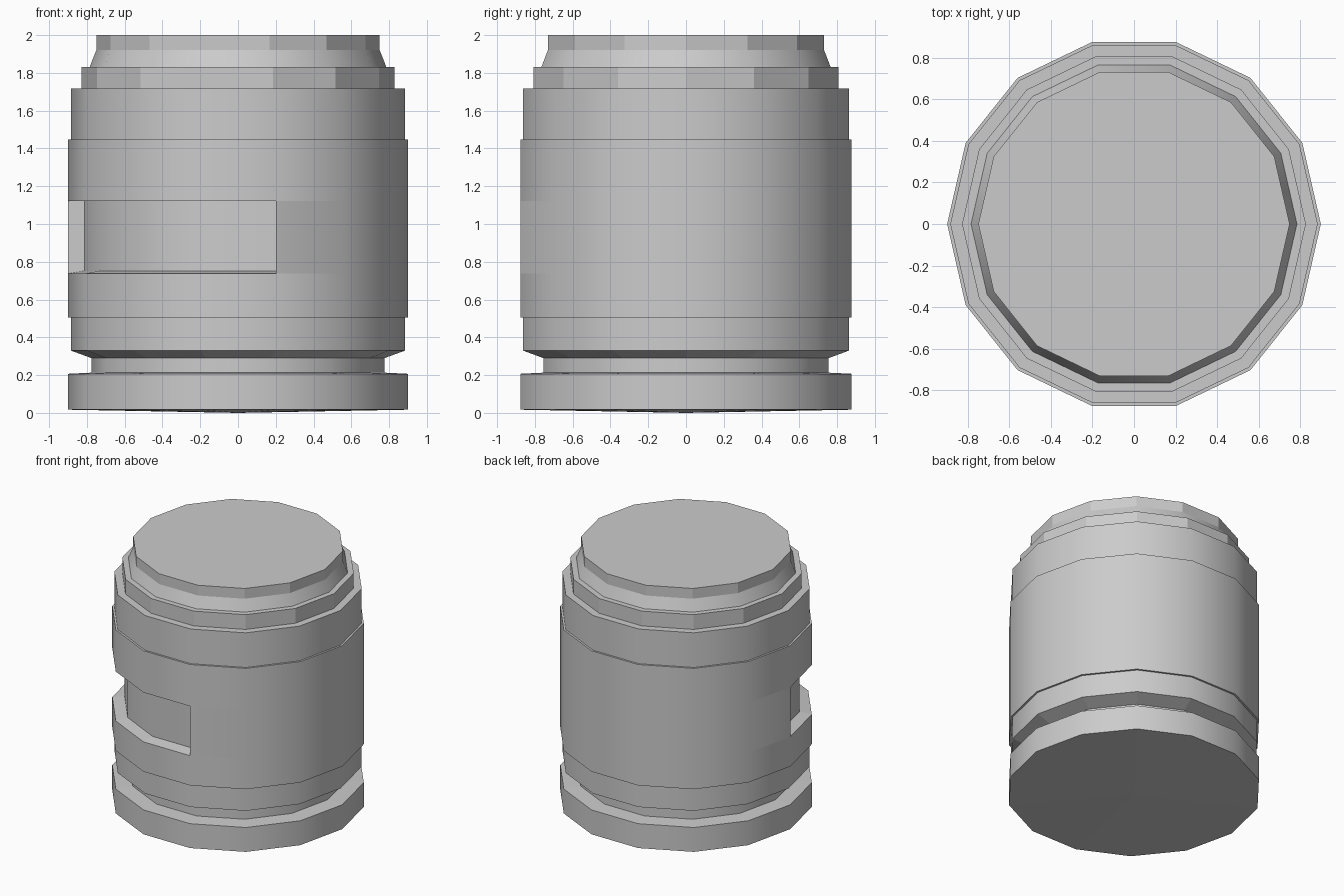
import bpy, bmesh, math
from mathutils import Vector

if "Cube" in bpy.data.objects:
    bpy.data.objects.remove(bpy.data.objects["Cube"])

SIDES = 14


def point(r, z, k):
    a = 2 * math.pi * k / SIDES
    return Vector((r * math.cos(a), r * math.sin(a), z))


def finish(name, bm):
    # ring edges and steep folds stay crisp, the wall segments blend
    bm.normal_update()
    for e in bm.edges:
        level = abs(e.verts[0].co.z - e.verts[1].co.z) < 1e-4
        if level or e.calc_face_angle(0) > math.radians(30):
            e.smooth = False
    mesh = bpy.data.meshes.new(name)
    bm.to_mesh(mesh)
    bm.free()
    obj = bpy.data.objects.new(name, mesh)
    bpy.context.collection.objects.link(obj)
    return obj


def lathe(profile, flat_bands=()):
    """Spin (radius, z) points, bottom to top; radius 0 becomes a centre point."""
    bm = bmesh.new()
    rings = []
    for r, z in profile:
        if r == 0:
            rings.append([bm.verts.new((0, 0, z))] * SIDES)
        else:
            rings.append([bm.verts.new(point(r, z, k)) for k in range(SIDES)])
    bands = []
    for j in range(len(rings) - 1):
        lo, hi = rings[j], rings[j + 1]
        band = []
        for k in range(SIDES):
            n = (k + 1) % SIDES
            loop = list(dict.fromkeys((lo[k], lo[n], hi[n], hi[k])))
            f = bm.faces.new(loop)
            f.smooth = j not in flat_bands
            band.append(f)
        bands.append(band)
    return bm, rings, bands


# Base flange with a very shallow conical underside
bm, _, _ = lathe([(0, 0), (0.9, 0.017), (0.9, 0.207), (0.775, 0.213)], {0, 2})
finish("base_flange", bm)

# Body: groove, flared shoulder, thick middle sleeve
bm, rings, bands = lathe([(0.775, 0.213), (0.775, 0.29), (0.885, 0.33), (0.885, 0.505),
                          (0.9, 0.505), (0.9, 0.737), (0.9, 1.122), (0.9, 1.447),
                          (0.885, 1.447), (0.885, 1.717)], {1, 3, 7})

# Window slot over four segments of the sleeve
first, last = 7, 11
bmesh.ops.delete(bm, geom=bands[5][first:last], context='FACES_ONLY')
columns = []
for k in range(first, last + 1):
    p = point(0.812, 0, k)
    if k == last:
        p = Vector((0.2, -0.79, 0))
    low = bm.verts.new((p.x, p.y, 0.752))
    high = bm.verts.new((p.x, p.y, 1.122))
    columns.append([rings[5][k], low, high, rings[6][k]])
for a, b in zip(columns, columns[1:]):
    for j in range(3):
        f = bm.faces.new((a[j], b[j], b[j + 1], a[j + 1]))
        f.smooth = j == 1
bm.faces.new(columns[0])
bm.faces.new(columns[-1][::-1])
finish("body", bm)

# Faceted collar
bm, _, _ = lathe([(0.885, 1.717), (0.828, 1.717), (0.828, 1.832), (0.785, 1.832)], {0, 1, 2})
finish("collar", bm)

# Tapered cap with a closed top
bm, rings, _ = lathe([(0.785, 1.832), (0.75, 1.92), (0.75, 2.0)], {1})
bm.faces.new(rings[-1])
finish("cap", bm)
